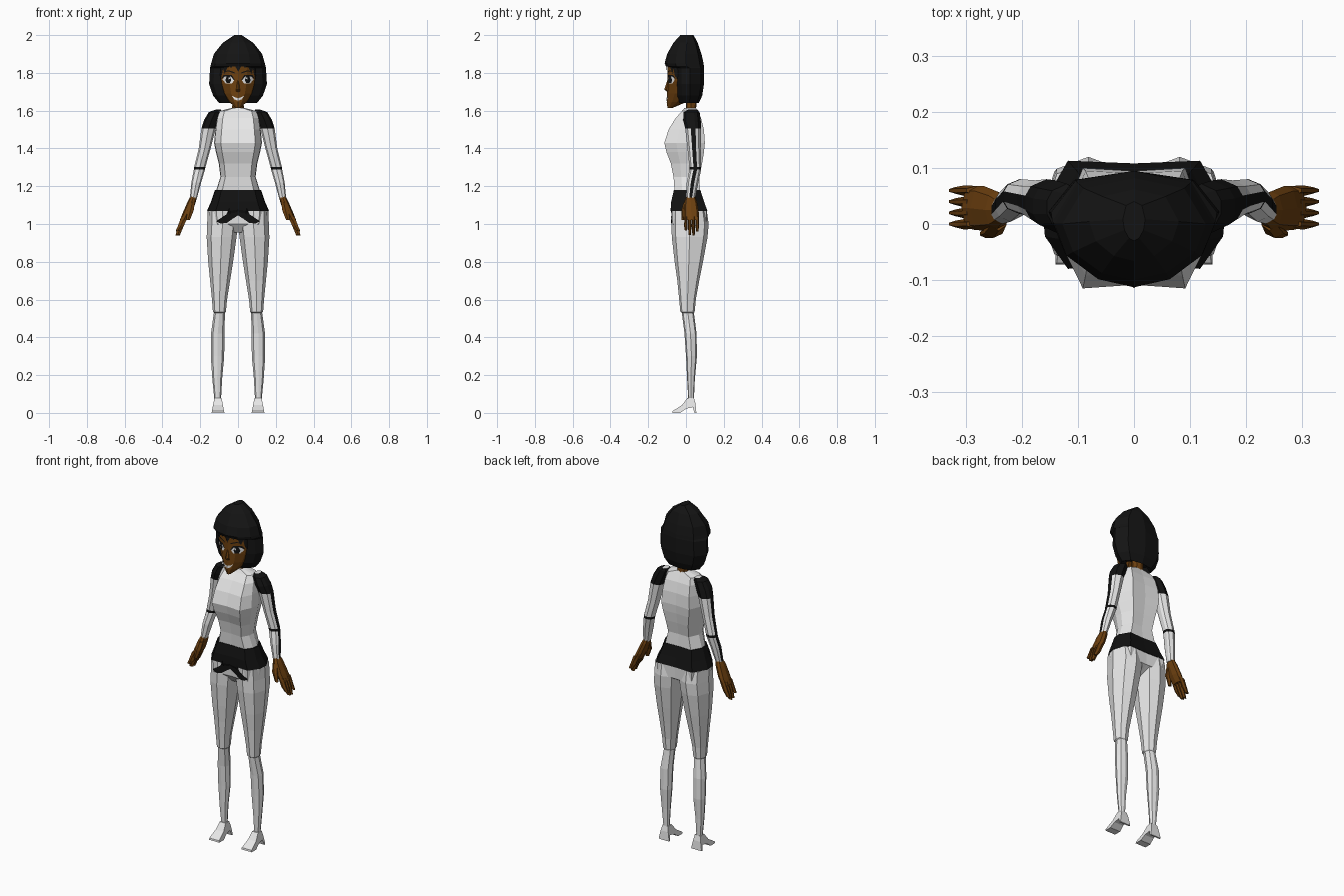
import bpy, bmesh
from mathutils import Vector
from mathutils.bvhtree import BVHTree


def material(name, r, g, b):
    m = bpy.data.materials.new(name)
    m.diffuse_color = (r, g, b, 1)
    return m


WHITE = material("suit_white", 0.80, 0.80, 0.80)
BLACK = material("suit_black", 0.006, 0.006, 0.006)
SKIN = material("skin_brown", 0.155, 0.052, 0.005)
HAIR = material("hair_black", 0.007, 0.007, 0.007)

# Half cross-sections, from front middle round the +x side to back middle
TORSO = [(0, -.94), (.72, -1), (.97, -.4), (1, .15), (.72, 1), (0, .95)]
HEAD = [(0, -1), (.45, -.86), (.85, -.45), (1, .1), (.7, .8), (0, 1)]
LIMB = [(0, -1), (.7, -.78), (1, 0), (.7, .78), (0, 1)]
ARM = [(0, -1), (.75, -.7), (1, -.3), (1, .3), (.75, .7), (0, 1)]
FINGER = [(0, -1), (1, -.4), (1, .4), (0, 1)]


def finish(name, bm, mats):
    bmesh.ops.recalc_face_normals(bm, faces=bm.faces)
    me = bpy.data.meshes.new(name)
    bm.to_mesh(me)
    bm.free()
    for m in mats:
        me.materials.append(m)
    ob = bpy.data.objects.new(name, me)
    bpy.context.collection.objects.link(ob)
    return ob


def loft(name, shape, rings, mats, side=1, rule=None):
    """Skin rings of (z, x0, x1, y_front, y_back) with a cross-section."""
    full = shape + [(-x, y) for x, y in reversed(shape[1:-1])]
    n = len(full)
    bm = bmesh.new()
    loops = []
    for z, x0, x1, yf, yb in rings:
        cx, rx, cy, ry = (x0 + x1) / 2, (x1 - x0) / 2, (yf + yb) / 2, (yb - yf) / 2
        loops.append([bm.verts.new((side * (cx + rx * x), cy + ry * y, z)) for x, y in full])
    for r in range(len(loops) - 1):
        a, b = loops[r], loops[r + 1]
        for i in range(n):
            j = (i + 1) % n
            f = bm.faces.new((a[i], a[j], b[j], b[i]))
            if rule:
                f.material_index = rule(r, i)
    bm.faces.new(loops[0])
    bm.faces.new(loops[-1])
    return finish(name, bm, mats)


def sym(rings):
    return [(z, -w, w, yf, yb) for z, w, yf, yb in rings]


def decal(name, pts, targets, mat, lift, side=1):
    """Thin painted patch laid on the front of the target parts."""
    trees = []
    for t in targets:
        b = bmesh.new()
        b.from_mesh(t.data)
        trees.append(BVHTree.FromBMesh(b))
        b.free()
    bm = bmesh.new()
    bm.faces.new([bm.verts.new((side * x, 0, z)) for x, z in pts])
    bmesh.ops.triangulate(bm, faces=bm.faces[:])
    bmesh.ops.subdivide_edges(bm, edges=bm.edges[:], cuts=3, use_grid_fill=True)
    for v in bm.verts:
        hits = [t.ray_cast(Vector((v.co.x, -1, v.co.z)), Vector((0, 1, 0)))[0] for t in trees]
        ys = [h.y for h in hits if h]
        v.co.y = (min(ys) if ys else -.05) - lift
    ob = finish(name, bm, [mat])
    # patch faces look forward
    if sum(p.normal.y for p in ob.data.polygons) > 0:
        ob.data.flip_normals()
    return ob


# Torso, belt and pelvis
loft("torso", TORSO, sym([
    (1.615, .032, -.008, .052), (1.597, .10, -.022, .062), (1.56, .112, -.055, .08),
    (1.50, .12, -.092, .095), (1.43, .127, -.115, .10), (1.38, .117, -.103, .095),
    (1.32, .102, -.08, .085), (1.25, .093, -.066, .07), (1.17, .118, -.06, .075)]), [WHITE])
belt = loft("belt", TORSO, sym([
    (1.18, .122, -.064, .076), (1.12, .142, -.078, .095), (1.07, .164, -.08, .113)]), [BLACK])
pelvis = loft("pelvis", TORSO, sym([
    (1.075, .16, -.075, .11), (1.0, .152, -.07, .108), (.955, .04, -.03, .03)]), [WHITE])

# Neck, head and nose
loft("neck", LIMB, sym([(1.59, .036, .0, .052), (1.63, .03, .0, .055), (1.70, .034, -.01, .06)]), [SKIN])
head = loft("head", HEAD, sym([
    (1.615, .012, -.098, -.07), (1.645, .045, -.102, .0), (1.69, .08, -.10, .05),
    (1.74, .098, -.098, .06), (1.79, .106, -.098, .07), (1.86, .10, -.10, .07),
    (1.90, .08, -.085, .06)]), [SKIN])
loft("nose", FINGER, sym([(1.70, .012, -.10, -.08), (1.712, .010, -.115, -.08), (1.76, .004, -.099, -.08)]), [SKIN])

# Bobbed hair: crown overhangs the forehead, sides sit behind the face
loft("hair", HEAD, sym([
    (2.0, .02, -.03, .04), (1.96, .08, -.066, .062), (1.90, .128, -.10, .082),
    (1.85, .142, -.113, .093), (1.835, .146, -.106, .095), (1.825, .148, -.07, .095),
    (1.74, .153, -.068, .095), (1.68, .132, -.06, .086), (1.64, .10, -.04, .068),
    (1.665, .07, -.02, .055)]), [HAIR])

# Fringe points and side locks
for x, w, tip in [(0, .028, 1.805), (.035, .024, 1.825), (.068, .024, 1.795), (.09, .018, 1.76)]:
    for s in (1, -1) if x else (1,):
        decal("fringe", [(x - w, 1.858), (x + min(w, .1 - x), 1.858), (x + .002, tip)], [head], HAIR, .005, s)

# Eyes, brows and mouth
for s in (1, -1):
    decal("eye_white", [(.02, 1.762), (.032, 1.744), (.065, 1.744), (.082, 1.765),
                        (.07, 1.783), (.035, 1.783)], [head], WHITE, .002, s)
    decal("iris", [(.036, 1.762), (.043, 1.746), (.06, 1.746), (.067, 1.762),
                   (.06, 1.781), (.043, 1.781)], [head], BLACK, .004, s)
    decal("eye_glint", [(.042, 1.768), (.05, 1.766), (.05, 1.776), (.043, 1.777)], [head], WHITE, .006, s)
    decal("lash", [(.017, 1.762), (.024, 1.764), (.038, 1.781), (.068, 1.781), (.09, 1.768),
                   (.075, 1.79), (.034, 1.79)], [head], BLACK, .005, s)
    decal("brow", [(.018, 1.797), (.05, 1.808), (.085, 1.802), (.05, 1.814), (.02, 1.804)], [head], BLACK, .003, s)
    decal("smile", [(0, 1.652), (.02, 1.66), (.033, 1.68), (.015, 1.67), (0, 1.667)], [head], WHITE, .003, s)

thighs = []
for s in (1, -1):
    # Arm: black shoulder cap, elbow band and outer stripe
    loft("arm", ARM, [
        (1.605, .09, .12, .01, .06), (1.592, .085, .155, -.012, .072), (1.55, .10, .18, -.015, .078),
        (1.505, .118, .194, -.004, .08), (1.40, .145, .208, .008, .078), (1.302, .172, .232, .018, .08),
        (1.288, .175, .234, .018, .08), (1.22, .195, .247, .004, .066), (1.135, .218, .255, .0, .048)],
        [WHITE, BLACK], s, lambda r, i: int(r < 3 or r == 5 or i == 2))

    # Hand with four fingers and a thumb
    loft("palm", LIMB, [
        (1.15, .218, .25, .004, .046), (1.12, .222, .266, -.008, .058), (1.06, .245, .292, -.012, .068),
        (1.02, .268, .308, -.01, .068)], [SKIN], s)
    for y, tip in [(.0, .965), (.02, .943), (.04, .94), (.06, .96)]:
        loft("finger", FINGER, [
            (1.04, .265, .299, y - .008, y + .008), (.99, .287, .318, y - .010, y + .009),
            (tip, .308, .33, y - .006, y + .006)], [SKIN], s)
    loft("thumb", FINGER, [
        (1.115, .228, .255, -.012, .02), (1.07, .235, .268, -.025, .0), (1.02, .255, .275, -.025, -.01)], [SKIN], s)

    # Leg: thigh, stepped knee, calf and ankle
    thighs.append(loft("leg", LIMB, [
        (1.07, .0, .162, -.075, .11), (1.0, .0, .163, -.077, .12), (.93, .008, .166, -.075, .114),
        (.80, .026, .158, -.06, .09), (.70, .042, .148, -.046, .07), (.60, .058, .138, -.036, .052),
        (.535, .064, .133, -.03, .046), (.53, .069, .128, -.022, .042), (.42, .072, .143, -.008, .056),
        (.30, .073, .144, .0, .058), (.18, .084, .136, .006, .047), (.07, .09, .125, .012, .042)], [WHITE], s))

    # High-heeled shoe from a side profile, narrowing upward
    prof = [(-.072, 0), (-.07, .01), (-.02, .042), (.008, .08), (.042, .08), (.05, .05),
            (.055, 0), (.045, 0), (.036, .03), (.0, .022), (-.03, 0)]
    bm = bmesh.new()
    rows = [[bm.verts.new((s * (.106 + k * (.034 - .19 * z)), y, z)) for y, z in prof] for k in (-1, 1)]
    for i in range(len(prof)):
        j = (i + 1) % len(prof)
        bm.faces.new((rows[0][i], rows[0][j], rows[1][j], rows[1][i]))
    for row in rows:
        bm.faces.new(row)
    finish("shoe", bm, [WHITE])

# Sash tails below the belt
for s in (1, -1):
    decal("sash_tail", [(0, 1.09), (.045, 1.085), (.062, 1.05), (.115, 1.015), (.095, 1.003),
                        (.06, 1.005), (.025, 1.03), (0, 1.045)], thighs + [belt, pelvis], BLACK, .005, s)
